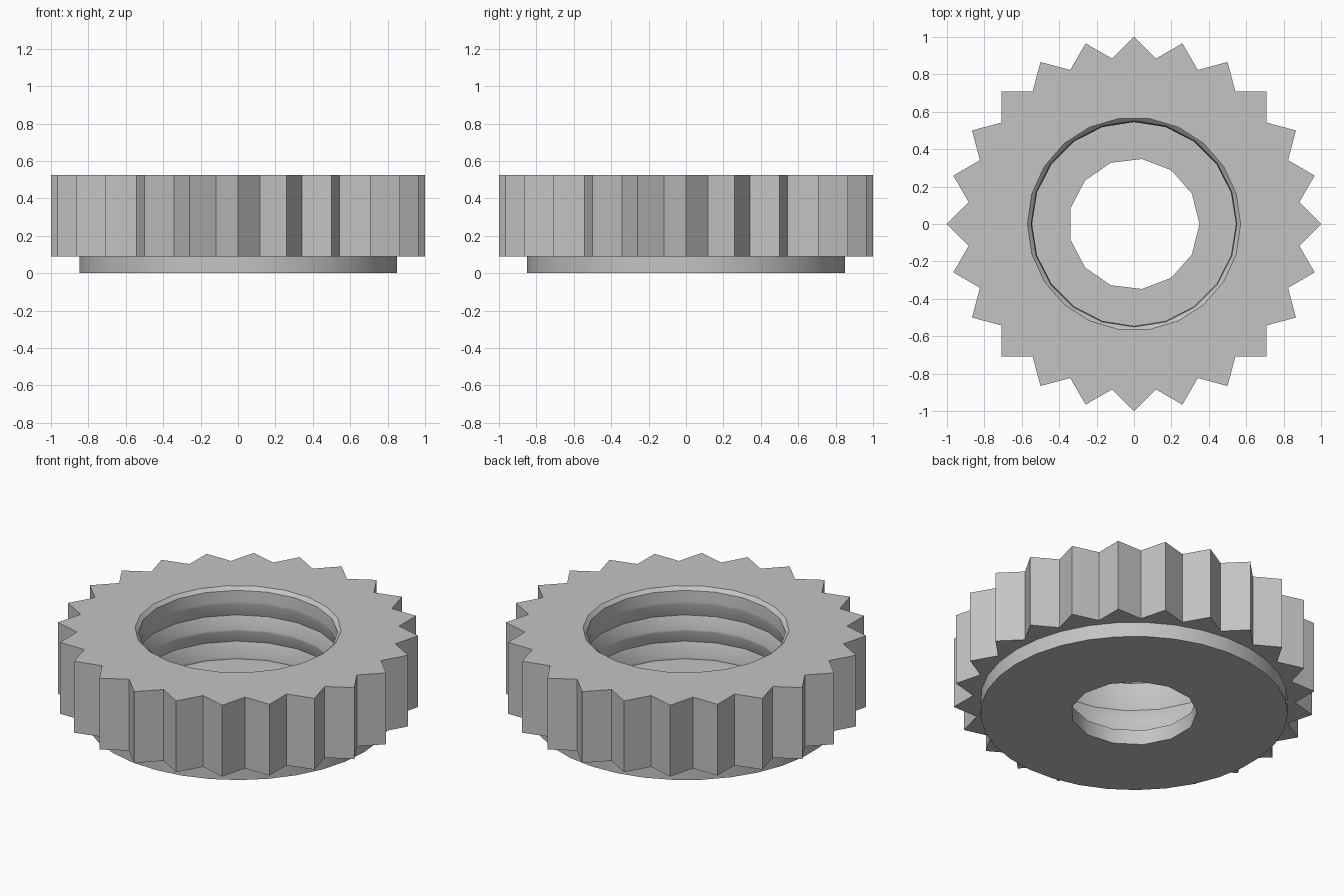
import bpy, bmesh, math

if "Cube" in bpy.data.objects:
    bpy.data.objects.remove(bpy.data.objects["Cube"])

bm = bmesh.new()
TAU = 2 * math.pi


def ring(n, z, *radii):
    """Loop of n points; the radii alternate around the loop."""
    pts = []
    for i in range(n):
        a, r = TAU * i / n, radii[i % len(radii)]
        pts.append((i / n, bm.verts.new((r * math.cos(a), r * math.sin(a), z))))
    return pts


def stitch(a, b):
    """Skin two loops; quads when the counts match, triangles otherwise."""
    na, nb = len(a), len(b)
    if na == nb:
        for i in range(na):
            j = (i + 1) % na
            bm.faces.new((a[i][1], a[j][1], b[j][1], b[i][1]))
        return
    i = j = 0
    while i < na or j < nb:
        va, vb = a[i % na][1], b[j % nb][1]
        if j == nb or (i < na and (i + 1) / na <= (j + 1) / nb):
            i += 1
            bm.faces.new((va, a[i % na][1], vb))
        else:
            j += 1
            bm.faces.new((va, b[j % nb][1], vb))


FLOOR, TOP = 0.09, 0.525
VALLEY = math.sqrt(0.5) / math.cos(math.radians(37.5))

# base flange, then the 24-tooth rim
loops = [
    ring(33, 0, 0.85),
    ring(33, FLOOR, 0.85),
    ring(48, FLOOR, 1.0, VALLEY),
    ring(48, TOP, 1.0, VALLEY),
    ring(22, TOP, 0.57),
]
# chamfer and threaded bore: roots and narrow flat crests
thread = [(0.55, 0.505), (0.545, 0.438), (0.545, 0.426), (0.572, 0.345),
          (0.545, 0.27), (0.545, 0.258), (0.572, 0.185), (0.545, 0.105),
          (0.545, FLOOR)]
loops += [ring(20, z, r) for r, z in thread]
# small through hole in the floor
loops += [ring(13, FLOOR, 0.35), ring(13, 0, 0.35)]

for k, loop in enumerate(loops):
    stitch(loop, loops[(k + 1) % len(loops)])
bmesh.ops.recalc_face_normals(bm, faces=bm.faces[:])

mesh = bpy.data.meshes.new("knurled_nut")
bm.to_mesh(mesh)
bm.free()
nut = bpy.data.objects.new("knurled_nut", mesh)
bpy.context.collection.objects.link(nut)

grey = bpy.data.materials.new("plain grey")
grey.diffuse_color = (0.55, 0.55, 0.55, 1)
grey.use_nodes = True
grey.node_tree.nodes["Principled BSDF"].inputs["Base Color"].default_value = grey.diffuse_color
mesh.materials.append(grey)

bpy.context.view_layer.objects.active = nut
nut.select_set(True)
bpy.ops.object.shade_smooth_by_angle(angle=math.radians(30))
